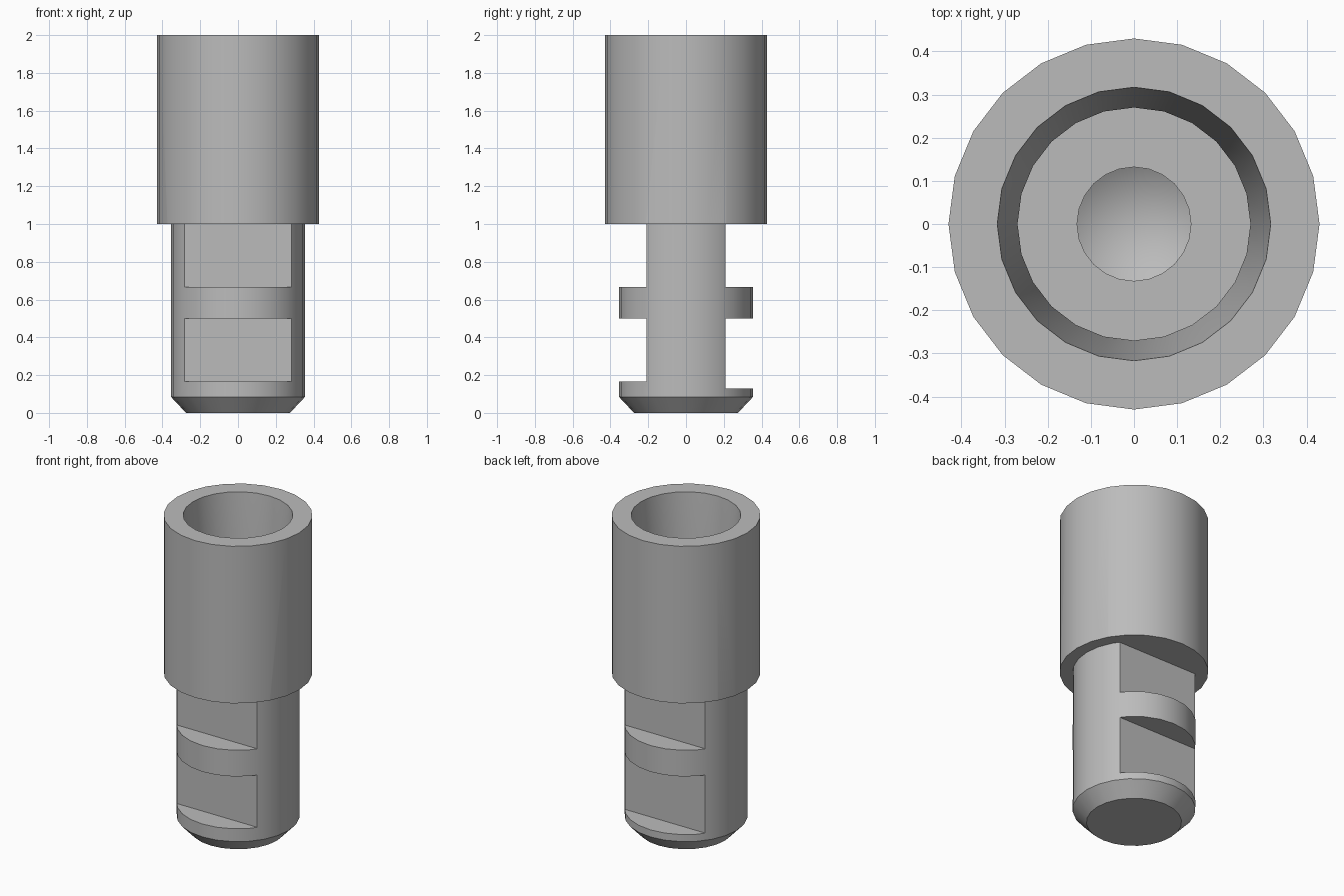
import bpy, bmesh, math
from mathutils import Matrix

old = bpy.data.objects.get("Cube")
if old:
    bpy.data.objects.remove(old)

steel = bpy.data.materials.new("plain_grey_steel")
steel.use_nodes = True
GREY = (0.5, 0.5, 0.5, 1)
steel.diffuse_color = GREY
steel.node_tree.nodes["Principled BSDF"].inputs["Base Color"].default_value = GREY


def make_object(name, bm):
    bmesh.ops.recalc_face_normals(bm, faces=bm.faces)
    mesh = bpy.data.meshes.new(name)
    bm.to_mesh(mesh)
    bm.free()
    mesh.materials.append(steel)
    obj = bpy.data.objects.new(name, mesh)
    bpy.context.collection.objects.link(obj)
    return obj


def lathe(name, profile, sides):
    """Turn a (radius, height) profile about z; zero radius closes the ends."""
    bm = bmesh.new()
    verts = [bm.verts.new((0, r, z)) for r, z in profile]
    edges = [bm.edges.new(pair) for pair in zip(verts, verts[1:])]
    bmesh.ops.spin(bm, geom=verts + edges, cent=(0, 0, 0), axis=(0, 0, 1),
                   angle=math.tau, steps=sides, use_merge=True)
    bmesh.ops.remove_doubles(bm, verts=bm.verts, dist=0.0005)
    # Dissolve the flat end into a single disc
    flat = [f for f in bm.faces if all(v.co.z < 0.001 for v in f.verts)]
    bmesh.ops.dissolve_faces(bm, faces=flat, use_verts=True)
    return make_object(name, bm)


# Turned body: chamfered shank, wide collar, tapered socket and drilled hole
body = lathe("stepped_socket_body", [
    (0, 0), (0.275, 0), (0.355, 0.085),
    (0.355, 1.0), (0.43, 1.0), (0.43, 2.0),
    (0.317, 2.0), (0.27, 1.33), (0.27, 1.17),
    (0.132, 1.17), (0.132, 1.0), (0, 0.92),
], 24)

# Flat notches on the front and back of the shank: side, bottom, top
FLAT = 0.21
bm = bmesh.new()
for side, low, high in [(-1, 0.167, 0.5), (-1, 0.667, 1.0),
                        (1, 0.13, 0.5), (1, 0.667, 1.0)]:
    depth = 0.4
    place = Matrix.Translation((0, side * (FLAT + depth / 2), (low + high) / 2))
    size = Matrix.Diagonal((1, depth, high - low, 1))
    bmesh.ops.create_cube(bm, size=1, matrix=place @ size)
cutter = make_object("notch_cutter", bm)
cutter.hide_render = True

cut = body.modifiers.new("notches", 'BOOLEAN')
cut.operation = 'DIFFERENCE'
cut.solver = 'EXACT'
cut.object = cutter

bpy.ops.object.select_all(action='DESELECT')
body.select_set(True)
bpy.context.view_layer.objects.active = body
bpy.ops.object.modifier_apply(modifier=cut.name)
bpy.data.objects.remove(cutter)
bpy.ops.object.shade_smooth_by_angle(angle=math.radians(30))
